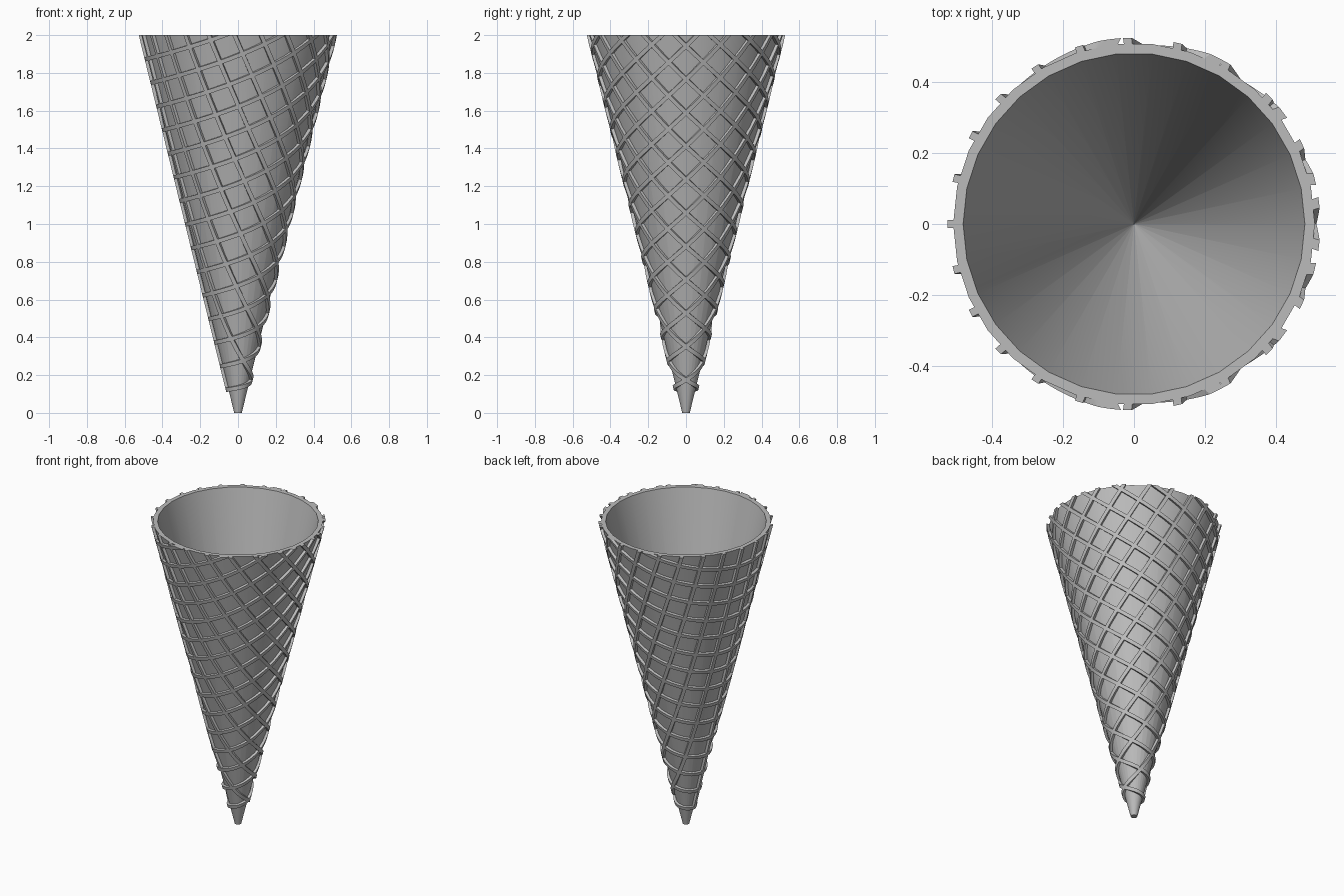
import bpy
import bmesh
import math
from mathutils import Vector

HEIGHT = 2.0
TIP_R, RIM_R = 0.02, 0.51       # outer wall radii
SIDES = 30
CELLS = 16                      # waffle squares along the rolled sheet's edge
RIDGE_W, RIDGE_H, RIDGE_SINK = 0.022, 0.015, 0.012
SLOPE = math.atan2(RIM_R - TIP_R, HEIGHT)

if "Cube" in bpy.data.objects:
    bpy.data.objects.remove(bpy.data.objects["Cube"])

wafer = bpy.data.materials.new("wafer_grey")
wafer.use_nodes = True
wafer.diffuse_color = (0.5, 0.5, 0.5, 1)
wafer.node_tree.nodes["Principled BSDF"].inputs["Base Color"].default_value = (0.5, 0.5, 0.5, 1)


def finish(bm, name, smooth=True):
    bmesh.ops.recalc_face_normals(bm, faces=bm.faces)
    mesh = bpy.data.meshes.new(name)
    bm.to_mesh(mesh)
    bm.free()
    mesh.materials.append(wafer)
    obj = bpy.data.objects.new(name, mesh)
    bpy.context.collection.objects.link(obj)
    if smooth:
        bpy.ops.object.select_all(action='DESELECT')
        obj.select_set(True)
        bpy.context.view_layer.objects.active = obj
        bpy.ops.object.shade_smooth_by_angle()
    return obj


def lathe(bm, profile):
    """Turn (radius, z) points around z and cap both ends."""
    rings = []
    for r, z in profile:
        angles = [math.tau * i / SIDES for i in range(SIDES)]
        rings.append([bm.verts.new((r * math.cos(a), r * math.sin(a), z)) for a in angles])
    for low, high in zip(rings, rings[1:]):
        for i in range(SIDES):
            j = (i + 1) % SIDES
            bm.faces.new((low[i], low[j], high[j], high[i]))
    bm.faces.new(rings[0])
    bm.faces.new(rings[-1])


def sheet_point(psi, length):
    """Roll a point of the flat quarter-circle sheet onto the cone."""
    theta = math.pi + 4 * psi
    z = HEIGHT * length
    r = TIP_R + (RIM_R - TIP_R) * length
    out = Vector((math.cos(theta), math.sin(theta), 0))
    normal = out * math.cos(SLOPE) - Vector((0, 0, math.sin(SLOPE)))
    return out * r + Vector((0, 0, z)), normal


def sweep_ridge(bm, path):
    """Sweep a square bar along (position, normal) points."""
    rings = []
    last = len(path) - 1
    for i, (p, n) in enumerate(path):
        tangent = path[min(i + 1, last)][0] - path[max(i - 1, 0)][0]
        side = n.cross(tangent).normalized() * RIDGE_W / 2
        top, base = p + n * RIDGE_H, p - n * RIDGE_SINK
        rings.append([bm.verts.new(c) for c in (base - side, base + side, top + side, top - side)])
    for a, b in zip(rings, rings[1:]):
        for i in range(4):
            j = (i + 1) % 4
            bm.faces.new((a[i], a[j], b[j], b[i]))
    bm.faces.new(rings[0])
    bm.faces.new(rings[-1])


def trim_at_rim(bm):
    cut = bmesh.ops.bisect_plane(bm, geom=bm.verts[:] + bm.edges[:] + bm.faces[:],
                                 plane_co=(0, 0, HEIGHT), plane_no=(0, 0, 1), clear_outer=True)
    edges = [e for e in cut["geom_cut"] if isinstance(e, bmesh.types.BMEdge)]
    bmesh.ops.holes_fill(bm, edges=edges, sides=0)


# Hollow cone wall
bm = bmesh.new()
wall = 0.028
inner_tip = wall * HEIGHT / (RIM_R - TIP_R)
lathe(bm, [(TIP_R, 0), (RIM_R, HEIGHT), (RIM_R - wall, HEIGHT), (0.002, inner_tip - 0.07)])
finish(bm, "cone_wall")

# Straight ridge along the sheet's seam
over = 1.03
bm = bmesh.new()
sweep_ridge(bm, [sheet_point(0, 1 / CELLS), sheet_point(0, over)])
trim_at_rim(bm)
finish(bm, "seam_ridge", smooth=False)

# Parallel ridges wrapped around the cone, mirrored to make the waffle grid
bm = bmesh.new()
for k in range(1, CELLS):
    offset = k / CELLS
    start = math.asin(offset / over)
    steps = 64
    path = []
    for i in range(steps + 1):
        psi = start + (math.pi / 2 - start) * i / steps
        path.append(sheet_point(psi, offset / math.sin(psi)))
    sweep_ridge(bm, path)
trim_at_rim(bm)
ridges = finish(bm, "waffle_ridges")
mirror = ridges.modifiers.new("mirror", 'MIRROR')
mirror.use_axis = (False, True, False)
mirror.use_mirror_merge = False
# Keep the mirror above any smoothing modifier
ridges.modifiers.move(len(ridges.modifiers) - 1, 0)
